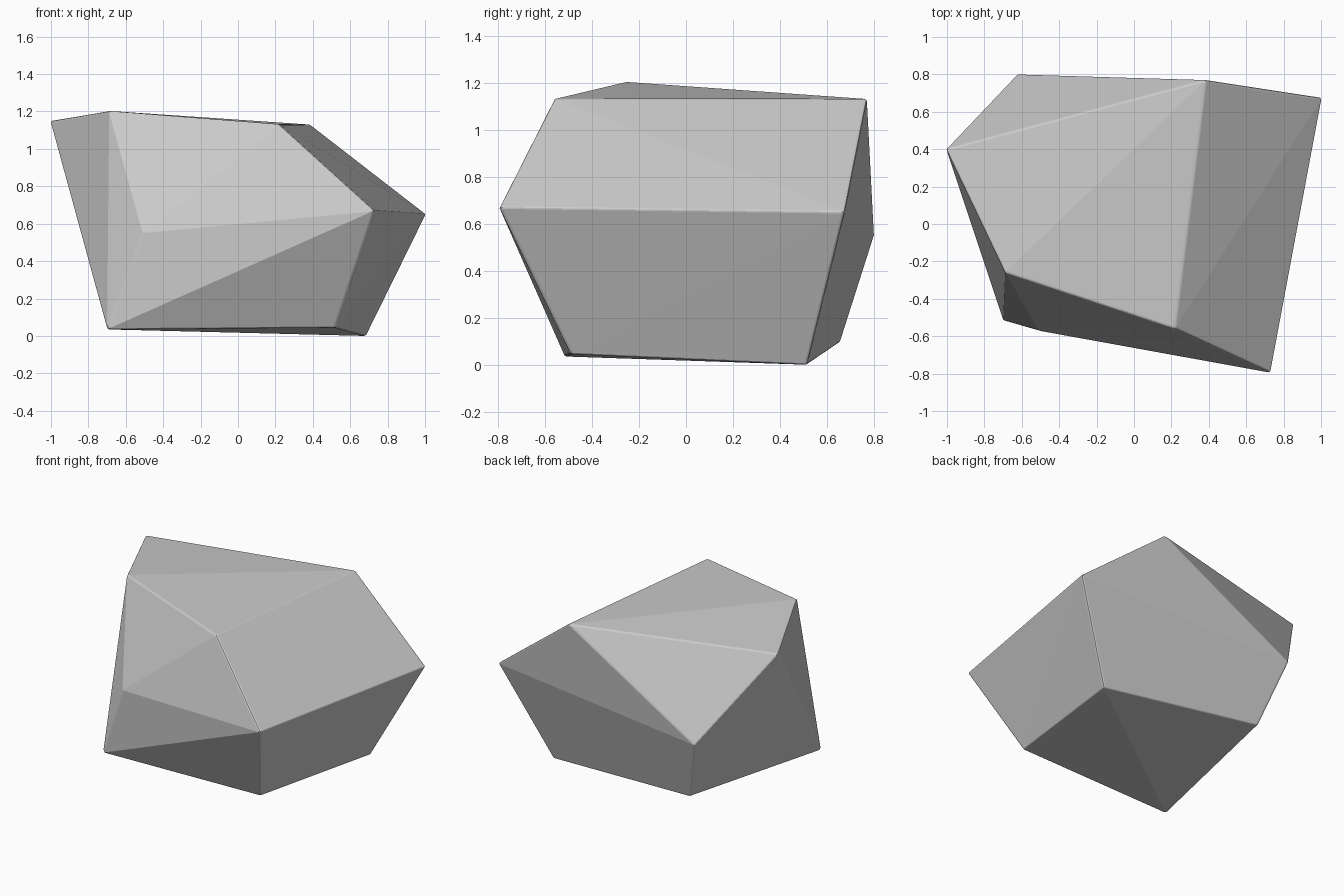
import bpy, bmesh

if "Cube" in bpy.data.objects:
    bpy.data.objects.remove(bpy.data.objects["Cube"])

# Corner points of the faceted boulder, grouped from top to bottom
crown = [(-1.005, 0.40, 1.15), (-0.69, -0.26, 1.203), (0.22, -0.56, 1.132), (0.385, 0.77, 1.13)]
waist = [(1.005, 0.675, 0.65), (0.73, -0.795, 0.67), (-0.51, -0.57, 0.55), (-0.625, 0.80, 0.55)]
base = [(-0.70, -0.515, 0.035), (0.52, -0.49, 0.045), (0.685, 0.515, 0.0), (-0.49, 0.655, 0.095)]

# Wrap the points in a convex hull to get the flat facets
bm = bmesh.new()
for co in crown + waist + base:
    bm.verts.new(co)
bmesh.ops.convex_hull(bm, input=bm.verts[:])
bmesh.ops.recalc_face_normals(bm, faces=bm.faces[:])
mesh = bpy.data.meshes.new("rock")
bm.to_mesh(mesh)
bm.free()
rock = bpy.data.objects.new("rock", mesh)
bpy.context.collection.objects.link(rock)

# Slightly worn edges
bevel = rock.modifiers.new("worn_edges", 'BEVEL')
bevel.width = 0.01
bevel.segments = 2
bevel.limit_method = 'ANGLE'
bevel.angle_limit = 0.5
